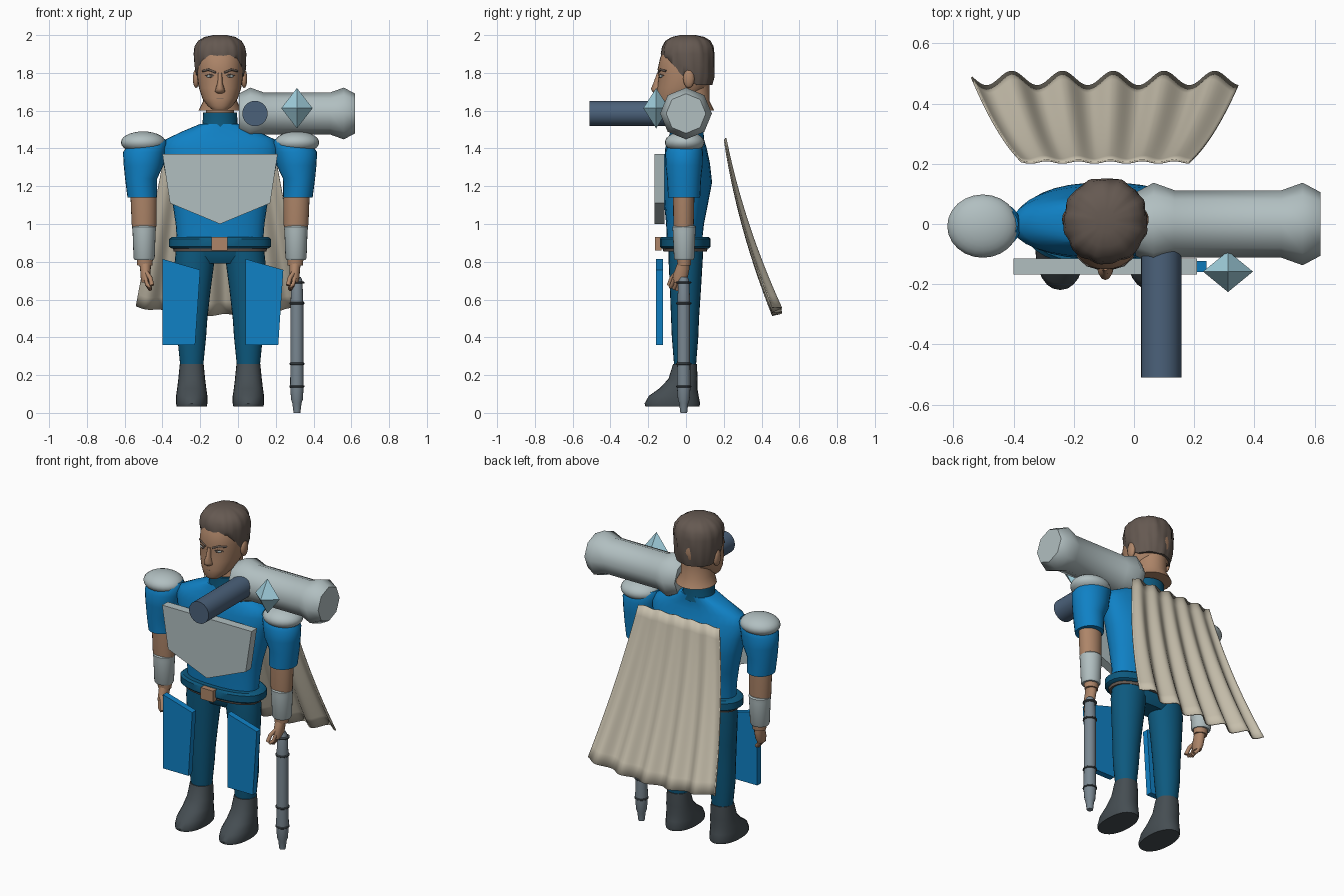
import bpy
import bmesh
from math import sin, cos, pi, radians, copysign
from mathutils import Vector

cube = bpy.data.objects.get("Cube")
if cube:
    bpy.data.objects.remove(cube, do_unlink=True)

MID = -0.095  # centre line of the figure


def material(name, *rgb):
    m = bpy.data.materials.new(name)
    m.use_nodes = True
    m.diffuse_color = (*rgb, 1)
    m.node_tree.nodes["Principled BSDF"].inputs["Base Color"].default_value = (*rgb, 1)
    return m


blue = material("bright blue", .005, .22, .56)
navy = material("dark blue", .004, .1, .21)
silver = material("light grey", .44, .52, .53)
skin = material("skin", .42, .235, .14)
brown = material("dark brown", .13, .1, .083)
leather = material("boot grey", .06, .075, .085)
steel = material("staff grey", .19, .24, .28)
slate = material("slate blue", .07, .12, .195)
ice = material("ice blue", .35, .62, .72)
cloth = material("cream cloth", .58, .53, .42)


def finish(bm, name, mat, smooth=40):
    bmesh.ops.recalc_face_normals(bm, faces=bm.faces)
    mesh = bpy.data.meshes.new(name)
    bm.to_mesh(mesh)
    bm.free()
    mesh.materials.append(mat)
    ob = bpy.data.objects.new(name, mesh)
    bpy.context.collection.objects.link(ob)
    if smooth:
        bpy.ops.object.select_all(action="DESELECT")
        ob.select_set(True)
        bpy.context.view_layer.objects.active = ob
        bpy.ops.object.shade_smooth_by_angle(angle=radians(smooth))
    return ob


def loft(name, mat, rings, side=1, power=2, n=24, shape=None, smooth=40):
    """Skin a stack of rings (z, offset from centre line, y, x radius, y radius)."""
    bm = bmesh.new()
    loops = []
    for z, off, y, rx, ry in rings:
        loop = []
        for i in range(n):
            a = 2 * pi * i / n
            c, s = [copysign(abs(v) ** (2 / power), v) for v in (cos(a), sin(a))]
            p = Vector((MID + side * off + rx * c, y + ry * s, z))
            loop.append(bm.verts.new(shape(p, a) if shape else p))
        loops.append(loop)
    for low, high in zip(loops, loops[1:]):
        for i in range(n):
            j = (i + 1) % n
            bm.faces.new((low[i], low[j], high[j], high[i]))
    bm.faces.new(loops[0])
    bm.faces.new(loops[-1])
    return finish(bm, name, mat, smooth)


def turned(name, mat, start, axis, profile, n=24, smooth=40):
    """Revolve (distance, radius) pairs around an axis."""
    bm = bmesh.new()
    turn = Vector((0, 0, 1)).rotation_difference(Vector(axis))
    loops = []
    for d, r in profile:
        loops.append([bm.verts.new(Vector(start) + turn @ Vector(
            (r * cos(2 * pi * i / n), r * sin(2 * pi * i / n), d))) for i in range(n)])
    for low, high in zip(loops, loops[1:]):
        for i in range(n):
            j = (i + 1) % n
            bm.faces.new((low[i], low[j], high[j], high[i]))
    bm.faces.new(loops[0])
    bm.faces.new(loops[-1])
    return finish(bm, name, mat, smooth)


def ball(name, mat, centre, size, smooth=180, u=24, v=14):
    bm = bmesh.new()
    bmesh.ops.create_uvsphere(bm, u_segments=u, v_segments=v, radius=1)
    bmesh.ops.scale(bm, vec=size, verts=bm.verts)
    bmesh.ops.translate(bm, vec=centre, verts=bm.verts)
    return finish(bm, name, mat, smooth)


def plate(name, mat, outline, front, back):
    """Extrude an outline in x and z from front to back."""
    bm = bmesh.new()
    face = bm.faces.new([bm.verts.new((x, front, z)) for x, z in outline])
    moved = bmesh.ops.extrude_face_region(bm, geom=[face])["geom"]
    bmesh.ops.translate(bm, vec=(0, back - front, 0),
                        verts=[g for g in moved if isinstance(g, bmesh.types.BMVert)])
    return finish(bm, name, mat, 0)


def tube(name, mat, points, radius):
    curve = bpy.data.curves.new(name, "CURVE")
    curve.dimensions = "3D"
    curve.bevel_depth = radius
    curve.bevel_resolution = 2
    curve.use_fill_caps = True
    spline = curve.splines.new("POLY")
    spline.points.add(len(points) - 1)
    for p, co in zip(spline.points, points):
        p.co = (*co, 1)
    curve.materials.append(mat)
    ob = bpy.data.objects.new(name, curve)
    bpy.context.collection.objects.link(ob)


# Torso, collar, hips and belt
loft("torso", blue, [(.86, 0, -.01, .225, .09), (1, 0, -.005, .235, .1), (1.1, 0, 0, .25, .115),
     (1.22, 0, .01, .28, .128), (1.32, 0, .005, .3, .122), (1.4, 0, 0, .31, .11),
     (1.45, 0, 0, .285, .095), (1.49, 0, .005, .2, .088), (1.53, 0, .01, .105, .085)], power=2.3, n=32)
loft("collar", navy, [(1.5, 0, .01, .1, .09), (1.54, 0, .01, .092, .085), (1.59, 0, .01, .09, .085)])
loft("hips", navy, [(.79, 0, 0, .15, .06), (.83, 0, 0, .225, .085), (.9, 0, 0, .235, .095)], power=2.3)
loft("belt", navy, [(.87, 0, -.005, .255, .125), (.88, 0, -.005, .27, .135),
     (.92, 0, -.005, .27, .135), (.932, 0, -.005, .255, .125)], power=2.4, n=32)
loft("belt_lining", brown, [(.855, 0, -.005, .245, .115), (.872, 0, -.005, .25, .12)], power=2.4)
plate("buckle", skin, [(-.14, .86), (-.055, .86), (-.055, .93), (-.14, .93)], -.165, -.13)

# Chest armour
plate("chest_plate", silver, [(MID - .305, 1.37), (MID - .265, 1.11), (MID, 1),
      (MID + .265, 1.11), (MID + .305, 1.37)], -.168, -.115)

# Arms, legs and their armour
for side, word in ((-1, "right"), (1, "left")):
    loft(word + "_sleeve", blue, [(1.14, .412, -.01, .078, .085), (1.24, .418, -.01, .085, .09),
         (1.31, .405, -.01, .105, .098), (1.38, .402, -.01, .112, .1),
         (1.43, .38, -.005, .1, .085), (1.45, .36, 0, .07, .06)], side)
    ball(word + "_pauldron", silver, (MID + side * .407, -.007, 1.432), (.118, .105, .058))
    loft(word + "_forearm", skin, [(.78, .398, -.01, .04, .035), (.9, .4, -.01, .05, .045),
         (1, .402, -.013, .066, .054), (1.17, .405, -.012, .07, .057)], side)
    loft(word + "_bracer", silver, [(.81, .402, -.01, .05, .048), (.82, .402, -.01, .056, .054),
         (.96, .402, -.01, .061, .06), (.985, .402, -.01, .064, .062), (.992, .402, -.01, .058, .056)], side)
    loft(word + "_palm", skin, [(.69, .395, -.035, .02, .03), (.72, .395, -.03, .026, .04),
         (.76, .395, -.02, .028, .038), (.81, .398, -.01, .033, .028)], side, n=16)
    for i in range(4):
        y = -.062 + i * .018
        x = MID + side * .395
        tube(word + "_finger", skin, [(x, y, .715), (x - side * .008, y - .012, .68),
             (x - side * .028, y - .02, .65 + abs(i - 2) * .008)], .0105)
    tube(word + "_thumb", skin, [(x, -.045, .75), (x - side * .025, -.075, .715),
         (x - side * .035, -.09, .675)], .012)

    loft(word + "_leg", navy, [(.24, .15, -.005, .06, .057), (.4, .15, -.005, .076, .07),
         (.5, .147, -.005, .08, .074), (.65, .142, -.003, .092, .082),
         (.8, .135, -.002, .105, .09), (.87, .125, 0, .108, .092)], side)
    loft(word + "_boot", leather, [(.035, .15, -.072, .08, .143), (.05, .15, -.072, .083, .147),
         (.09, .15, -.065, .083, .132), (.13, .15, -.04, .077, .1), (.18, .15, -.016, .071, .077),
         (.26, .15, -.005, .063, .063)], side, power=2.2)
    x = -.18 + side * .22
    plate(word + "_thigh_plate", blue, [(x, .815), (x, .36), (x + .173, .36), (x + .2, .757)], -.16, -.123)

# Head
loft("neck", skin, [(1.52, 0, .01, .07, .07), (1.6, 0, .01, .075, .07),
     (1.6, 0, .035, .115, .115), (1.65, 0, .025, .09, .1), (1.74, 0, .025, .09, .1)])
loft("head", skin, [(1.605, 0, -.1, .04, .04), (1.625, 0, -.08, .066, .072), (1.665, 0, -.045, .094, .108),
     (1.72, 0, -.02, .112, .132), (1.78, 0, 0, .121, .145), (1.82, 0, 0, .122, .15),
     (1.88, 0, .005, .12, .142), (1.94, 0, .01, .1, .12)], power=2.2, n=32)
loft("nose", skin, [(1.69, 0, -.14, .012, .02), (1.7, 0, -.148, .027, .03), (1.715, 0, -.15, .024, .036),
     (1.75, 0, -.145, .013, .026), (1.8, 0, -.14, .011, .014)], n=12, smooth=60)
ball("lips", brown, (MID, -.138, 1.663), (.034, .016, .004), u=12, v=8)
ball("lower_lip", skin, (MID, -.135, 1.654), (.028, .018, .008), u=12, v=8)
for side in (-1, 1):
    def at(d):
        return MID + side * d
    ball("ear", skin, (at(.127), .015, 1.77), (.017, .03, .05), u=12, v=8)
    ball("eye", silver, (at(.05), -.128, 1.782), (.022, .013, .008), u=12, v=8)
    ball("iris", brown, (at(.05), -.136, 1.782), (.008, .008, .008), u=8, v=6)
    tube("eyelid", brown, [(at(.025), -.14, 1.783), (at(.05), -.137, 1.792), (at(.078), -.118, 1.785)], .003)
    tube("eyebrow", brown, [(at(.022), -.146, 1.802), (at(.06), -.135, 1.817), (at(.092), -.105, 1.81)], .006)


# Hair: grooved cap lifted along the hairline
def hairstyle(p, a):
    groove = 1 + .022 * sin(9 * a + 25 * p.z) + .012 * sin(17 * a)
    p.x = MID + (p.x - MID) * groove
    p.y *= groove
    front = min(max((.06 - p.y) / .15, 0), 1)
    line = 1.735 + .125 * front ** 1.3
    p.z = max(p.z, line + .008 * sin(6 * a) * front)
    return p


loft("hair", brown, [(1.735, 0, .035, .09, .085), (1.736, 0, .02, .118, .115), (1.78, 0, .017, .13, .13),
     (1.84, 0, .013, .136, .138), (1.9, 0, .01, .139, .142), (1.94, 0, .01, .133, .135),
     (1.97, 0, .01, .113, .118), (1.99, 0, .01, .08, .085), (2, 0, .01, .035, .04)],
     power=2.1, n=64, shape=hairstyle, smooth=60)

# Shoulder cannon with barrel and crystal
turned("cannon_body", silver, (.005, 0, 1.585), (1, 0, 0),
       [(0, .105), (.06, .137), (.13, .112), (.485, .112), (.555, .137), (.615, .105)], 8, 50)
turned("cannon_barrel", slate, (.09, -.51, 1.585), (0, 1, 0), [(0, .067), (.45, .067)])
bm = bmesh.new()
bmesh.ops.create_icosphere(bm, subdivisions=1, radius=1)
bm.clear()
for axis in range(3):
    for sign in (-1, 1):
        p = [.312, -.158, 1.613]
        p[axis] += sign * (.083, .068, .107)[axis]
        bm.verts.new(p)
bmesh.ops.convex_hull(bm, input=bm.verts)
finish(bm, "crystal", ice, 0)

# Staff with rings
turned("staff", steel, (.312, -.012, 0), (0, 0, 1),
       [(0, .018), (.05, .024), (.07, .031), (.14, .036), (.3, .034), (.58, .034), (.7, .029), (.72, .02)], 16)
for z in (.14, .26, .58, .69):
    turned("staff_ring", leather, (.312, -.012, z - .006), (0, 0, 1),
           [(0, .036), (.003, .04), (.009, .04), (.012, .036)], 16)

# Cape: pleated sheet flaring down and back
bm = bmesh.new()
cols, rows = 84, 14
grid = []
for r in range(rows + 1):
    t = r / rows
    row = []
    for c in range(cols + 1):
        u = 2 * c / cols - 1
        wave = sin(5.25 * pi * u + .6)
        x = MID + u * (.278 + .164 * t)
        y = .21 + .16 * t + .115 * t * t + wave * (.004 + .02 * t)
        z = 1.45 - t * (.93 - .045 * u * u) + .006 * wave
        row.append(bm.verts.new((x, y, z)))
    grid.append(row)
for a, b in zip(grid, grid[1:]):
    for c in range(cols):
        bm.faces.new((a[c], a[c + 1], b[c + 1], b[c]))
cape = finish(bm, "cape", cloth, 60)
cape.modifiers.new("thickness", "SOLIDIFY").thickness = .006
